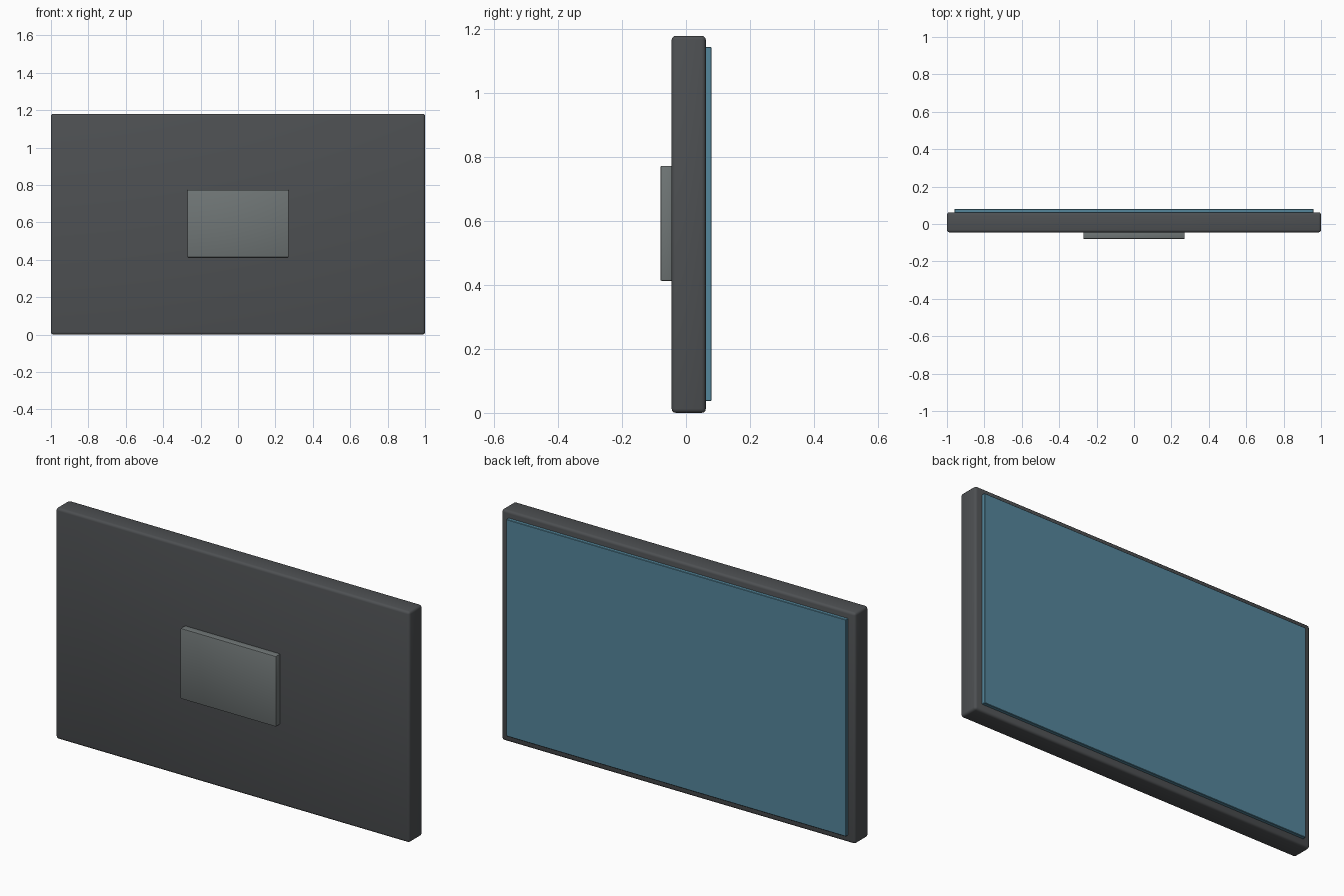
import bpy

if "Cube" in bpy.data.objects:
    bpy.data.objects.remove(bpy.data.objects["Cube"])


def box(name, x, y, z, bevel, segments, color=None):
    """Bevelled box spanning the given (min, max) ranges."""
    spans = (x, y, z)
    bpy.ops.mesh.primitive_cube_add(size=1, location=[(a + b) / 2 for a, b in spans])
    ob = bpy.context.object
    ob.name = name
    ob.scale = [b - a for a, b in spans]
    bpy.ops.object.transform_apply(location=False, rotation=False, scale=True)
    mod = ob.modifiers.new("rounded_edges", "BEVEL")
    mod.width = bevel
    mod.segments = segments
    bpy.ops.object.modifier_apply(modifier=mod.name)
    bpy.ops.object.shade_smooth_by_angle()
    if color:
        mat = bpy.data.materials.new(name + "_color")
        mat.diffuse_color = color
        mat.use_nodes = True
        mat.node_tree.nodes["Principled BSDF"].inputs["Base Color"].default_value = mat.diffuse_color
        ob.data.materials.append(mat)
    return ob


# Main casing
box("casing", (-1, 1), (-0.045, 0.062), (0, 1.18), 0.013, 3, (0.075, 0.08, 0.085, 1))

# Display panel on the +y side
box("screen", (-0.96, 0.96), (0.045, 0.08), (0.037, 1.145), 0.002, 1, (0.09, 0.24, 0.33, 1))

# Mounting plate on the -y side
box("mount_plate", (-0.27, 0.27), (-0.08, -0.035), (0.413, 0.773), 0.004, 2, (0.16, 0.18, 0.18, 1))
